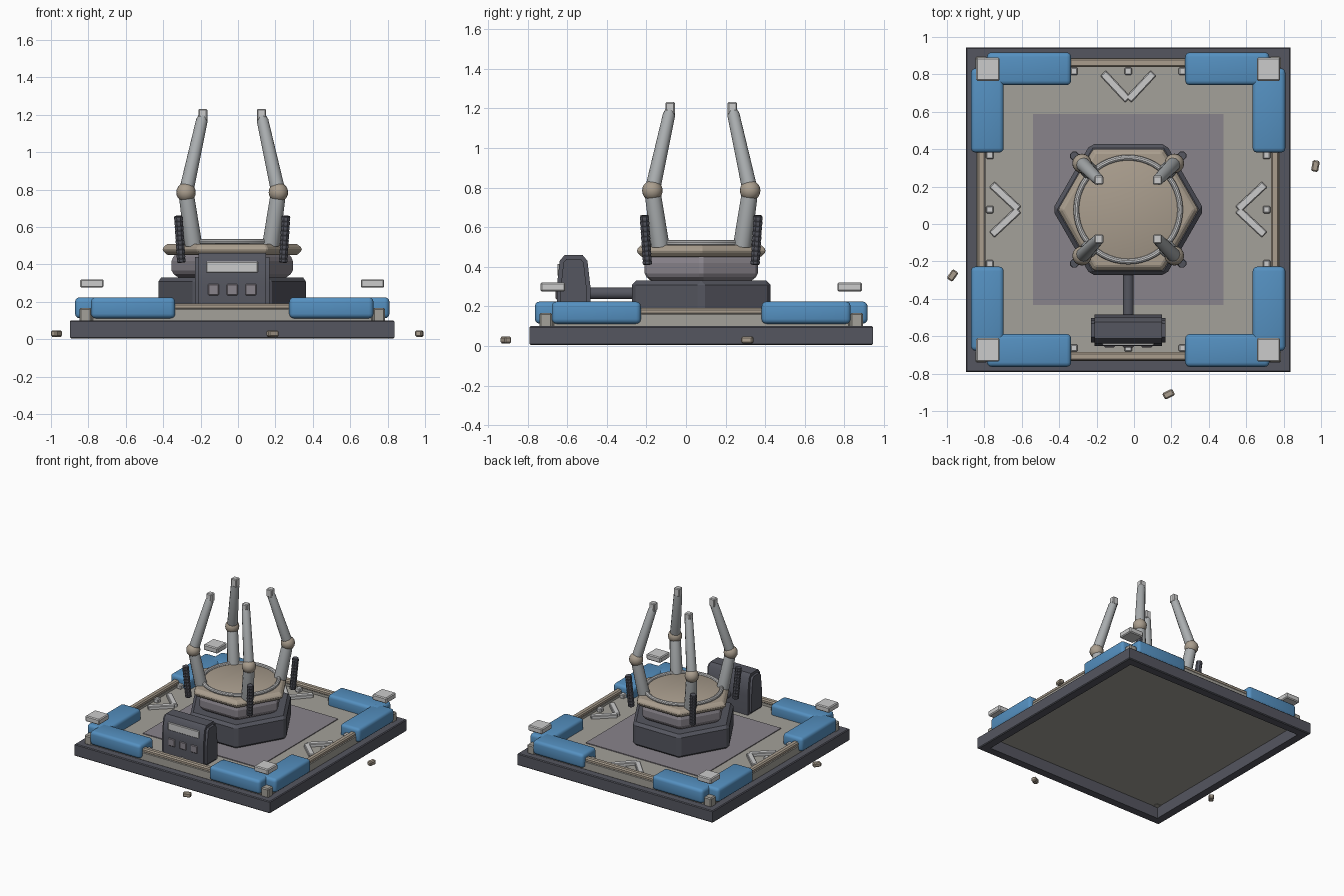
import bpy, bmesh, math
from mathutils import Vector, Matrix

if "Cube" in bpy.data.objects:
    bpy.data.objects.remove(bpy.data.objects["Cube"])

C = Vector((-0.031, 0.077, 0))  # centre of the platform


def mat(name, r, g, b):
    m = bpy.data.materials.new(name)
    m.diffuse_color = (r, g, b, 1)
    m.use_nodes = True
    m.node_tree.nodes["Principled BSDF"].inputs["Base Color"].default_value = m.diffuse_color
    return m


DARK = mat("dark_metal", 0.09, 0.093, 0.115)
DECK = mat("deck_grey", 0.37, 0.355, 0.32)
TAN = mat("tan", 0.40, 0.34, 0.27)
BLUE = mat("blue", 0.09, 0.28, 0.53)
PURPLE = mat("mauve", 0.25, 0.23, 0.26)
STEEL = mat("steel", 0.40, 0.42, 0.43)
LIGHT = mat("light_metal", 0.57, 0.57, 0.57)


def finish(name, bm, m, smooth=False):
    bmesh.ops.recalc_face_normals(bm, faces=bm.faces)
    me = bpy.data.meshes.new(name)
    bm.to_mesh(me)
    bm.free()
    me.materials.append(m)
    ob = bpy.data.objects.new(name, me)
    bpy.context.collection.objects.link(ob)
    if smooth:
        bpy.ops.object.select_all(action='DESELECT')
        ob.select_set(True)
        bpy.context.view_layer.objects.active = ob
        bpy.ops.object.shade_smooth_by_angle(angle=math.radians(35))
    return ob


def box(name, lo, hi, m, bevel=0.0, seg=1, rot=0.0):
    """Box between two corners (relative to C), turned about its own z axis."""
    lo, hi = Vector(lo), Vector(hi)
    size = hi - lo
    bm = bmesh.new()
    bmesh.ops.create_cube(bm, size=1, matrix=Matrix.Diagonal((*size, 1)))
    if bevel:
        bmesh.ops.bevel(bm, geom=bm.edges[:], offset=bevel, segments=seg, profile=0.5, affect='EDGES')
    ob = finish(name, bm, m, seg > 1)
    ob.location = (lo + hi) / 2 + C
    ob.rotation_euler.z = rot
    return ob


def cbox(name, centre, size, m, bevel=0.0, rot=0.0):
    c, h = Vector(centre), Vector(size) / 2
    return box(name, c - h, c + h, m, bevel, 1, rot)


def lathe(name, profile, n, m, phase=0.0, smooth=False, closed=False, matrix=None, bevel=0.0):
    """Sweep (radius, z) points round z with n sides; cap ends unless closed."""
    bm = bmesh.new()
    rings = [[bm.verts.new((r * math.cos(phase + math.tau * i / n),
                            r * math.sin(phase + math.tau * i / n), z))
              for i in range(n)] for r, z in profile]
    pairs = list(zip(rings, rings[1:])) + ([(rings[-1], rings[0])] if closed else [])
    for a, b in pairs:
        for i in range(n):
            bm.faces.new((a[i], a[(i + 1) % n], b[(i + 1) % n], b[i]))
    if not closed:
        bm.faces.new(rings[0])
        bm.faces.new(rings[-1])
    if matrix:
        bm.transform(matrix)
    if bevel:
        bmesh.ops.recalc_face_normals(bm, faces=bm.faces)
        bmesh.ops.bevel(bm, geom=bm.edges[:], offset=bevel, segments=1, affect='EDGES')
    ob = finish(name, bm, m, smooth)
    ob.location = C
    return ob


def limb(name, a, b, stations, n, m, smooth=False):
    """Lathe along the line a-b; stations are (radius, fraction)."""
    a, b = Vector(a), Vector(b)
    d = b - a
    mt = Matrix.Translation(a) @ d.to_track_quat('Z', 'Y').to_matrix().to_4x4()
    return lathe(name, [(r, t * d.length) for r, t in stations], n, m, math.pi / n, smooth, False, mt)


# Hollow base frame with the deck resting on it
R2 = math.sqrt(2)
lathe("base_frame", [(r * R2, z) for r, z in
      ((0.80, 0.004), (0.862, 0.004), (0.868, 0.01), (0.868, 0.094), (0.862, 0.10), (0.80, 0.10))],
      4, DARK, math.pi / 4, closed=True)
box("deck", (-0.805, -0.805, 0.095), (0.805, 0.805, 0.14), DECK)
box("deck_panel", (-0.51, -0.51, 0.13), (0.51, 0.51, 0.146), PURPLE)

# Perimeter: rails, lugs and inward pointing chevrons on each side
for k, side in enumerate(("front", "right", "back", "left")):
    turn = Matrix.Rotation(k * math.pi / 2, 3, 'Z')
    rot = k * math.pi / 2

    def put(name, c, s, m, bevel=0.0, extra=0.0):
        cbox(f"{side}_{name}", turn @ Vector(c), s, m, bevel, rot + extra)

    put("lower_rail", (0, -0.788, 0.13), (1.50, 0.045, 0.07), DECK, 0.006)
    put("upper_rail", (0, -0.785, 0.174), (1.40, 0.045, 0.034), TAN, 0.009)
    for x in (-0.29, 0, 0.29):
        put("lug", (x, -0.74, 0.155), (0.04, 0.04, 0.035), LIGHT, 0.006)
    if side != "front":
        for s in (-1, 1):
            put("chevron_bar", (s * 0.068, -0.658, 0.15), (0.195, 0.042, 0.03), LIGHT, 0.005,
                -s * math.radians(47))

# Corners: pairs of padded bumpers, a post and a raised plate
for sx in (-1, 1):
    for sy in (-1, 1):
        cbox("corner_post", (sx * 0.785, sy * 0.785, 0.13), (0.065, 0.065, 0.075), DECK, 0.008)
        for name, px, py, w, d in (("bumper_long", 0.53, 0.753, 0.45, 0.175),
                                   ("bumper_side", 0.753, 0.53, 0.175, 0.45)):
            c, h = Vector((sx * px, sy * py, 0.168)), Vector((w, d, 0.112)) / 2
            box(name, c - h, c + h, BLUE, 0.024, 3)
        cbox("corner_plate", (sx * 0.75, sy * 0.75, 0.298), (0.125, 0.125, 0.045), LIGHT, 0.007)

# Hexagonal pedestal stack
lathe("pedestal", [(0.405, 0.14), (0.405, 0.33)], 6, DARK, bevel=0.022)
lathe("pedestal_core", [(0.28, 0.32), (0.33, 0.355), (0.33, 0.43), (0.30, 0.465)], 6, PURPLE, bevel=0.012)
lathe("collar", [(0.35, 0.45), (0.375, 0.474), (0.375, 0.488), (0.35, 0.51)], 6, TAN, bevel=0.006)
lathe("platform_disc", [(0.275, 0.50), (0.275, 0.516), (0.265, 0.52)], 48, TAN, smooth=True)
lathe("platform_ring", [(0.278 + 0.015 * math.cos(a * math.tau / 10), 0.522 + 0.015 * math.sin(a * math.tau / 10))
                        for a in range(10)], 48, LIGHT, smooth=True, closed=True)

# Four jointed arms and four ribbed rods round the platform
ribs = [(0.02, 0.0)]
for i in range(10):
    t = i / 10
    ribs += [(0.025, t + 0.02), (0.025, t + 0.07), (0.022, t + 0.08)]
ribs += [(0.022, 1.0)]
for sx in (-1, 1):
    for sy in (-1, 1):
        base, elbow, tip = [Vector((sx * r, sy * r, z)) for r, z in
                            ((0.207, 0.505), (0.247, 0.785), (0.158, 1.19))]
        limb("arm_lower", base, elbow, [(0.046, 0), (0.046, 0.06), (0.041, 0.9), (0.036, 1)], 12, STEEL, True)
        limb("arm_upper", elbow, tip, [(0.038, 0), (0.038, 0.1), (0.031, 0.95), (0.024, 1)], 12, STEEL, True)
        bm = bmesh.new()
        bmesh.ops.create_uvsphere(bm, u_segments=16, v_segments=10, radius=0.052)
        finish("arm_joint", bm, TAN, True).location = elbow + C
        cbox("arm_tip", (sx * 0.157, sy * 0.157, 1.20), (0.048, 0.048, 0.064), LIGHT, 0.006)
        limb("ribbed_rod", (sx * 0.272, sy * 0.272, 0.41), (sx * 0.288, sy * 0.288, 0.66), ribs, 8, DARK)

# Control console: tapered body, screen, buttons, connecting pipe
bm = bmesh.new()
prof = [(-0.73, 0.14), (-0.73, 0.30), (-0.715, 0.43), (-0.69, 0.46), (-0.60, 0.46), (-0.575, 0.43), (-0.56, 0.30), (-0.56, 0.14)]
face = bm.faces.new([bm.verts.new((-0.2, y, z)) for y, z in prof])
ext = bmesh.ops.extrude_face_region(bm, geom=[face])
bmesh.ops.translate(bm, vec=(0.4, 0, 0), verts=[v for v in ext['geom'] if isinstance(v, bmesh.types.BMVert)])
ends = [e for e in bm.edges if abs(e.verts[0].co.x - e.verts[1].co.x) < 1e-4]
bmesh.ops.bevel(bm, geom=ends, offset=0.02, segments=2, affect='EDGES')
finish("console_body", bm, DARK, True).location = C
cbox("console_screen", (0.0, -0.717, 0.385), (0.275, 0.02, 0.06), LIGHT, 0.004)
for x in (-0.1, 0, 0.1):
    cbox("console_button", (x, -0.726, 0.265), (0.06, 0.02, 0.06), PURPLE, 0.005)
limb("console_pipe", (0, -0.57, 0.265), (0, -0.33, 0.265), [(0.03, 0), (0.03, 1)], 12, DARK, True)

# Loose fragments lying round the base
for x, y, a in ((0.97, 0.31, 80), (-0.97, -0.275, 55), (0.185, -0.91, 25)):
    cbox("fragment", Vector((x, y, 0.03)) - C, (0.06, 0.038, 0.034), TAN, 0.007, math.radians(a))
